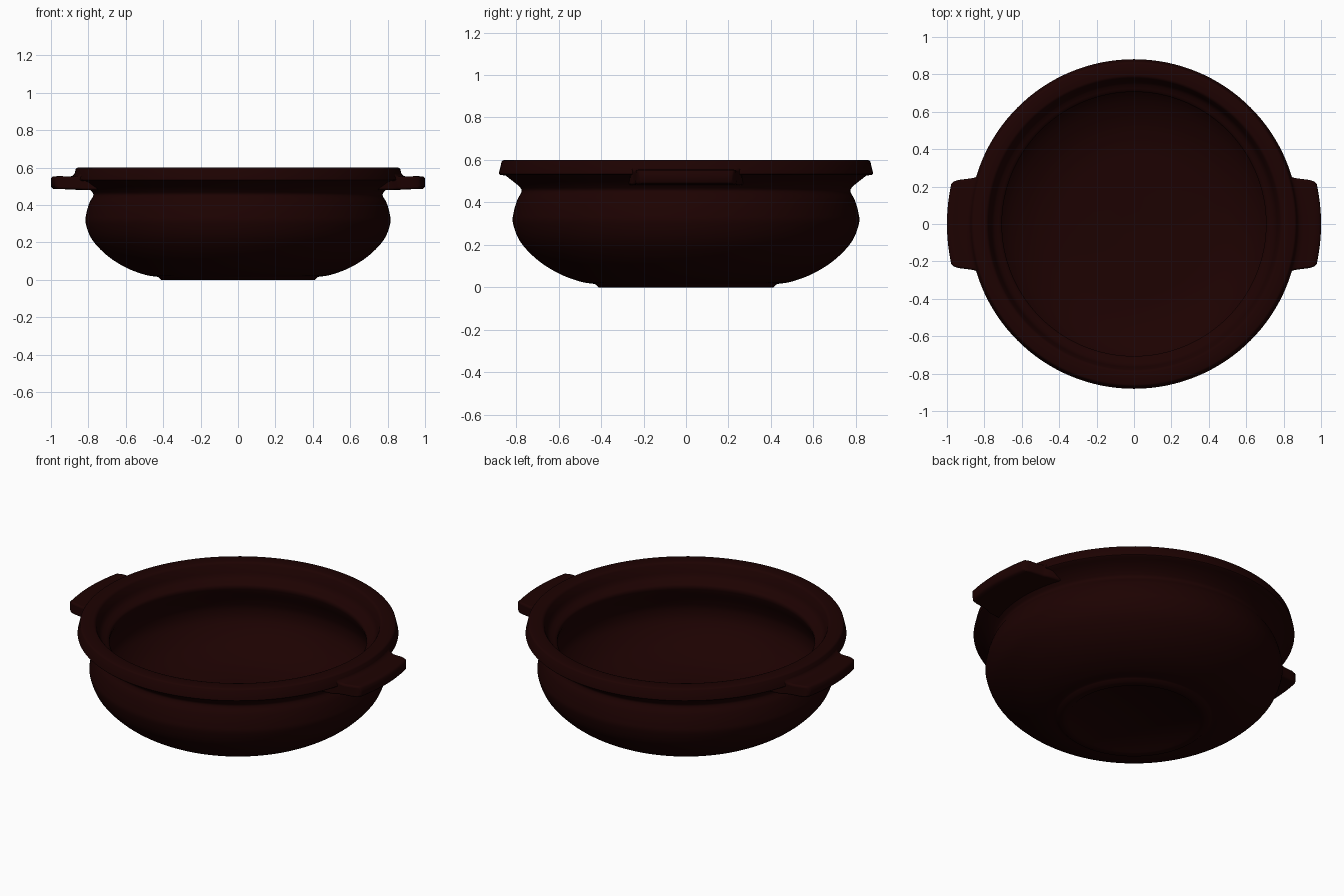
import bpy, bmesh, math
from mathutils import Vector

if "Cube" in bpy.data.objects:
    bpy.data.objects.remove(bpy.data.objects["Cube"])

clay = bpy.data.materials.new("dark_clay")
clay.diffuse_color = (0.012, 0.0005, 0.0003, 1)
clay.use_nodes = True
clay.node_tree.nodes["Principled BSDF"].inputs["Base Color"].default_value = clay.diffuse_color


def smooth_curve(pts, n=5):
    """Catmull-Rom interpolation through 2D points."""
    p = [Vector(q) for q in pts]
    p = [2 * p[0] - p[1]] + p + [2 * p[-1] - p[-2]]
    out = []
    for a, b, c, d in zip(p, p[1:], p[2:], p[3:]):
        for i in range(n):
            t = i / n
            v = 0.5 * (2 * b + (c - a) * t + (2 * a - 5 * b + 4 * c - d) * t * t
                       + (3 * b - a - 3 * c + d) * t ** 3)
            out.append(tuple(v))
    return out + [tuple(pts[-1])]


def finish(bm, name, angle):
    bmesh.ops.remove_doubles(bm, verts=bm.verts, dist=1e-5)
    bmesh.ops.recalc_face_normals(bm, faces=bm.faces)
    me = bpy.data.meshes.new(name)
    bm.to_mesh(me)
    bm.free()
    ob = bpy.data.objects.new(name, me)
    bpy.context.collection.objects.link(ob)
    me.materials.append(clay)
    bpy.ops.object.select_all(action='DESELECT')
    ob.select_set(True)
    bpy.context.view_layer.objects.active = ob
    bpy.ops.object.shade_smooth_by_angle(angle=math.radians(angle))
    return ob


def lathe(name, profile, steps=128):
    bm = bmesh.new()
    vs = [bm.verts.new((r, 0, z)) for r, z in profile]
    es = [bm.edges.new(e) for e in zip(vs, vs[1:])]
    bmesh.ops.spin(bm, geom=vs + es, cent=(0, 0, 0), axis=(0, 0, 1),
                   angle=2 * math.pi, steps=steps, use_merge=True)
    return finish(bm, name, 50)


# Bowl: foot, belly, neck, rim, lid ledge and interior in one profile
foot = [(0, 0.010), (0.355, 0.010), (0.367, 0.0), (0.41, 0.0), (0.426, 0.014)]
belly = smooth_curve([(0.43, 0.016), (0.50, 0.028), (0.60, 0.066), (0.70, 0.13),
                      (0.78, 0.215), (0.814, 0.30), (0.812, 0.35), (0.795, 0.41),
                      (0.776, 0.445), (0.775, 0.462), (0.79, 0.48)])
rim = [(0.848, 0.526), (0.876, 0.53), (0.881, 0.535), (0.880, 0.541), (0.868, 0.592),
       (0.864, 0.597), (0.857, 0.6), (0.795, 0.6), (0.786, 0.597), (0.779, 0.588),
       (0.765, 0.545), (0.757, 0.527), (0.745, 0.515), (0.725, 0.505), (0.712, 0.499),
       (0.706, 0.49)]
inside = smooth_curve([(0.706, 0.475), (0.718, 0.445), (0.75, 0.38), (0.766, 0.32),
                       (0.75, 0.25), (0.68, 0.165), (0.58, 0.105), (0.48, 0.072),
                       (0.35, 0.056), (0, 0.05)])
lathe("bowl", foot + belly + rim + inside)


# Handles: curved tabs that follow the rim and flare where they join it
def handle(name, side, steps=24):
    section = [(0.79, 0.480, 0.27), (0.86, 0.481, 0.262), (0.885, 0.483, 0.248),
               (0.91, 0.484, 0.243), (0.965, 0.485, 0.236), (0.99, 0.487, 0.228),
               (1.0, 0.497, 0.215), (1.0, 0.543, 0.215), (0.99, 0.553, 0.228),
               (0.965, 0.554, 0.236), (0.91, 0.551, 0.243), (0.885, 0.555, 0.248),
               (0.874, 0.566, 0.255), (0.868, 0.585, 0.262), (0.79, 0.585, 0.27)]
    bm = bmesh.new()
    rings = []
    for i in range(steps + 1):
        t = 2 * i / steps - 1
        rings.append([bm.verts.new((side * math.sqrt(r * r - (t * w) ** 2), t * w, z))
                      for r, z, w in section])
    n = len(section)
    for a, b in zip(rings, rings[1:]):
        for k in range(n):
            bm.faces.new((a[k], a[(k + 1) % n], b[(k + 1) % n], b[k]))
    # end caps as strips between underside and top
    for ring in (rings[0], rings[-1]):
        for k in range(n // 2):
            quad = [ring[k], ring[k + 1], ring[n - 2 - k], ring[n - 1 - k]]
            bm.faces.new(list(dict.fromkeys(quad)))
    ob = finish(bm, name, 60)
    bev = ob.modifiers.new("soft_edges", 'BEVEL')
    bev.width = 0.01
    bev.segments = 3
    bev.limit_method = 'ANGLE'
    bev.angle_limit = math.radians(60)


handle("handle_right", 1)
handle("handle_left", -1)
